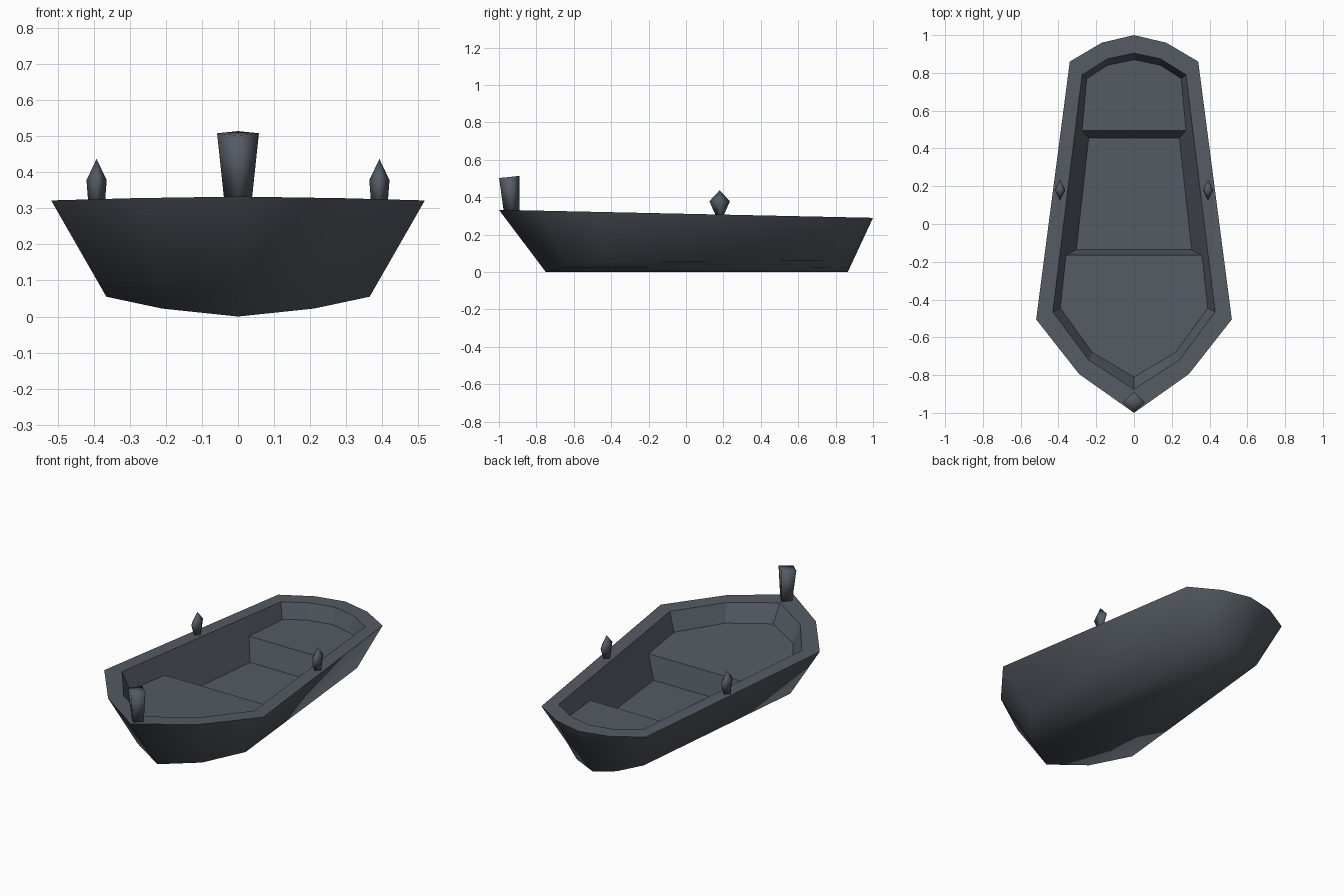
import bpy

if "Cube" in bpy.data.objects:
    bpy.data.objects.remove(bpy.data.objects["Cube"], do_unlink=True)

paint = bpy.data.materials.new("slate_grey")
paint.use_nodes = True
colour = (0.09, 0.105, 0.125, 1)
paint.diffuse_color = colour
paint.node_tree.nodes["Principled BSDF"].inputs["Base Color"].default_value = colour


def build(name, verts, faces, smooth):
    mesh = bpy.data.meshes.new(name)
    mesh.from_pydata(verts, [], faces)
    mesh.materials.append(paint)
    for p in mesh.polygons:
        p.use_smooth = smooth
    obj = bpy.data.objects.new(name, mesh)
    bpy.context.collection.objects.link(obj)


def rim_z(y):
    return 0.311 - 0.0215 * y


def deck_z(y):
    """Bow deck rises slightly forward, stern deck is level."""
    return 0.205 - 0.04 * min(y + .165, 0)


def mirrored(half):
    """Closed loop of (x, y, z), counter-clockwise from the bow."""
    return half + [(-x, y, z) for x, y, z in half[-2:0:-1]]


def loop(half, height):
    return mirrored([(x, y, height(y)) for x, y in half])


def bridge(n, a, b):
    """Quads between two loops; normals face out when a is the lower loop."""
    return [(a + i, a + (i + 1) % n, b + (i + 1) % n, b + i) for i in range(n)]


# Half outlines, bow to stern
outer = [(0, -1), (.29, -.795), (.518, -.505), (.34, .86), (.17, .96), (0, 1)]
inner = [(0, -.875), (.24, -.72), (.43, -.465), (.275, .79), (.14, .875), (0, .905)]
keel = [(0, -.75, 0), (.21, -.635, .022), (.365, -.45, .055),
        (.25, .75, .06), (.13, .83, .024), (0, .865, 0)]

top = loop(outer, rim_z)
bottom = mirrored(keel)
n = len(top)

# Hull shell: sides plus lengthwise bottom strips meeting at the keel line
faces = bridge(n, 0, n)
faces += [(0, 5, 4, 1), (1, 4, 3, 2), (0, 9, 6, 5), (9, 8, 7, 6)]
build("hull", bottom + top, faces, True)

# Flat rim
inside = loop(inner, rim_z)
build("rim", top + inside, bridge(n, 0, n), False)

# Inner lining with raised decks at both ends and a well between
WELL = 0.075
lip = inner[:3] + [(.393, -.165), (.311, .495)] + inner[3:]
deck = [(0, -.81), (.22, -.68), (.39, -.445), (.36, -.165),
        (.275, .495), (.25, .77), (.14, .84), (0, .87)]
upper = loop(lip, rim_z)
lower = loop(deck, deck_z)
m = len(upper)
well = [(.305, -.135, WELL), (.24, .455, WELL), (-.24, .455, WELL), (-.305, -.135, WELL)]
w = 2 * m
faces = [f[::-1] for f in bridge(m, m, 0)]
front = [m + i for i in (0, 1, 2, 3, m - 3, m - 2, m - 1)]
back = [m + i for i in range(4, m - 3)]
step = [m + 3, m + 4, m + m - 4, m + m - 3]
faces += [front, back, [w, w + 1, w + 2, w + 3]]
for i in range(4):
    j = (i + 1) % 4
    faces.append((w + i, step[i], step[j], w + j))
build("inner_lining", upper + lower + well, faces, False)


def diamond(name, cx, rings, tip):
    """Smooth four-sided turned post; rings hold (centre y, half x, half y, z, tilt)."""
    verts, faces = [], [(3, 2, 1, 0)]
    for cy, rx, ry, z, tilt in rings:
        for dx, dy in ((0, -1), (1, 0), (0, 1), (-1, 0)):
            verts.append((cx + dx * rx, cy + dy * ry, z + dy * tilt))
    for r in range(len(rings) - 1):
        faces += bridge(4, 4 * r, 4 * r + 4)
    last = 4 * (len(rings) - 1)
    verts.append((cx, rings[-1][0], tip))
    faces += [(last + i, last + (i + 1) % 4, last + 4) for i in range(4)]
    build(name, verts, faces, True)


# Bow post with a slanted top, and the pair of oar pegs
diamond("bow_post", 0, [(-.932, .038, .042, .32, 0), (-.944, .058, .055, .508, .006)], .508)
for side, label in ((1, "left"), (-1, "right")):
    diamond(label + "_oar_peg", side * .392,
            [(.18, .022, .02, .3, 0), (.18, .028, .055, .378, 0)], .437)
